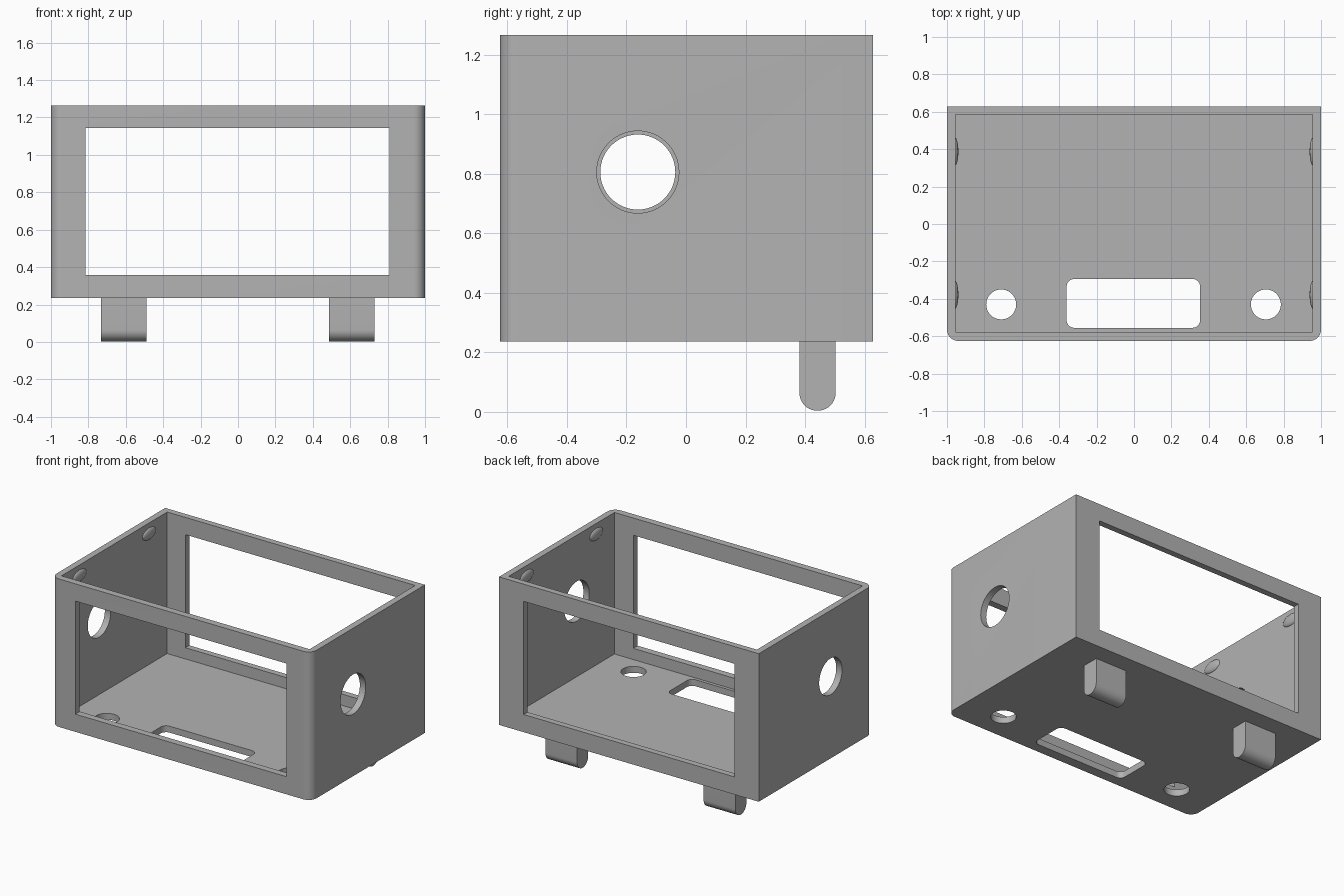
import bpy, bmesh, math
from mathutils import Matrix, Vector

cube = bpy.data.objects.get("Cube")
if cube:
    bpy.data.objects.remove(cube, do_unlink=True)

grey = bpy.data.materials.new("matte grey")
grey.use_nodes = True
colour = (0.45, 0.45, 0.45, 1)
grey.diffuse_color = colour
grey.node_tree.nodes["Principled BSDF"].inputs["Base Color"].default_value = colour

BOTTOM, TOP, FLOOR = 0.235, 1.265, 0.28


def add_object(name, bm):
    bmesh.ops.recalc_face_normals(bm, faces=bm.faces)
    mesh = bpy.data.meshes.new(name)
    bm.to_mesh(mesh)
    bm.free()
    mesh.materials.append(grey)
    obj = bpy.data.objects.new(name, mesh)
    bpy.context.collection.objects.link(obj)
    return obj


def block(name, x, y, z, radius=0, rounded=None):
    """Box from three ranges; edges chosen by the rule 'rounded' get a radius."""
    bm = bmesh.new()
    bmesh.ops.create_cube(bm, size=1)
    for v in bm.verts:
        v.co = Vector([(lo + hi) / 2 + c * (hi - lo)
                       for c, (lo, hi) in zip(v.co, (x, y, z))])
    if radius:
        edges = [e for e in bm.edges
                 if rounded((e.verts[1].co - e.verts[0].co).normalized(),
                            (e.verts[0].co + e.verts[1].co) / 2)]
        bmesh.ops.bevel(bm, geom=edges, offset=radius, segments=10,
                        profile=0.5, affect='EDGES')
    return add_object(name, bm)


def cylinder(name, centre, radius, depth, along_x=False):
    bm = bmesh.new()
    turn = Matrix.Rotation(math.pi / 2, 4, 'Y') if along_x else Matrix()
    bmesh.ops.create_cone(bm, cap_ends=True, segments=64, radius1=radius,
                          radius2=radius, depth=depth,
                          matrix=Matrix.Translation(centre) @ turn)
    return add_object(name, bm)


def smooth(obj):
    bpy.ops.object.select_all(action='DESELECT')
    obj.select_set(True)
    bpy.context.view_layer.objects.active = obj
    bpy.ops.object.shade_smooth_by_angle(angle=math.radians(30))


def upright(direction, middle):
    return abs(direction.z) > 0.9


# Case with rounded front corners
case = block("case", (-1, 1), (-0.625, 0.628), (BOTTOM, TOP), 0.06,
             lambda d, m: upright(d, m) and m.y < 0)

# Hollow, windows, side holes and floor openings
cutters = [
    block("hollow_cutter", (-0.955, 0.955), (-0.577, 0.585), (FLOOR, 1.5)),
    block("window_cutter", (-0.815, 0.81), (-0.8, 0.8), (0.358, 1.145)),
    cylinder("right_hole_cutter", (1, -0.162, 0.805), 0.138, 0.4, True),
    cylinder("left_hole_cutter", (-1, -0.162, 0.805), 0.126, 0.4, True),
    block("slot_cutter", (-0.36, 0.353), (-0.555, -0.294), (0.1, 0.4), 0.04, upright),
]
# The model's left is +x, where the small side hole belongs to the far wall
cutters[2].name, cutters[3].name = "large_hole_cutter", "small_hole_cutter"
for x in (-0.71, 0.705):
    cutters.append(cylinder("floor_hole_cutter", (x, -0.43, 0.25), 0.08, 0.3))

for cutter in cutters:
    mod = case.modifiers.new(cutter.name, 'BOOLEAN')
    mod.operation = 'DIFFERENCE'
    mod.solver = 'EXACT'
    mod.object = cutter
bpy.context.view_layer.update()
evaluated = case.evaluated_get(bpy.context.evaluated_depsgraph_get())
cut_mesh = bpy.data.meshes.new_from_object(evaluated)
case.modifiers.clear()
case.data = cut_mesh
for cutter in cutters:
    bpy.data.objects.remove(cutter, do_unlink=True)
smooth(case)

# Feet with a half-round lower end
for name, x in (("right_foot", -0.61), ("left_foot", 0.608)):
    foot = block(name, (x - 0.122, x + 0.122), (0.381, 0.503), (0.003, BOTTOM + 0.01),
                 0.0605, lambda d, m: abs(d.x) > 0.9 and m.z < 0.1)
    smooth(foot)

# Shallow snap bumps near the top of the side walls
for side, label in ((-1, "right"), (1, "left")):
    for y, place in ((-0.378, "front"), (0.387, "back")):
        bm = bmesh.new()
        bmesh.ops.create_uvsphere(
            bm, u_segments=24, v_segments=12, radius=1,
            matrix=Matrix.Translation((side * 0.957, y, 1.19))
            @ Matrix.Diagonal((0.018, 0.075, 0.04, 1)))
        smooth(add_object(f"{label}_{place}_snap_bump", bm))
